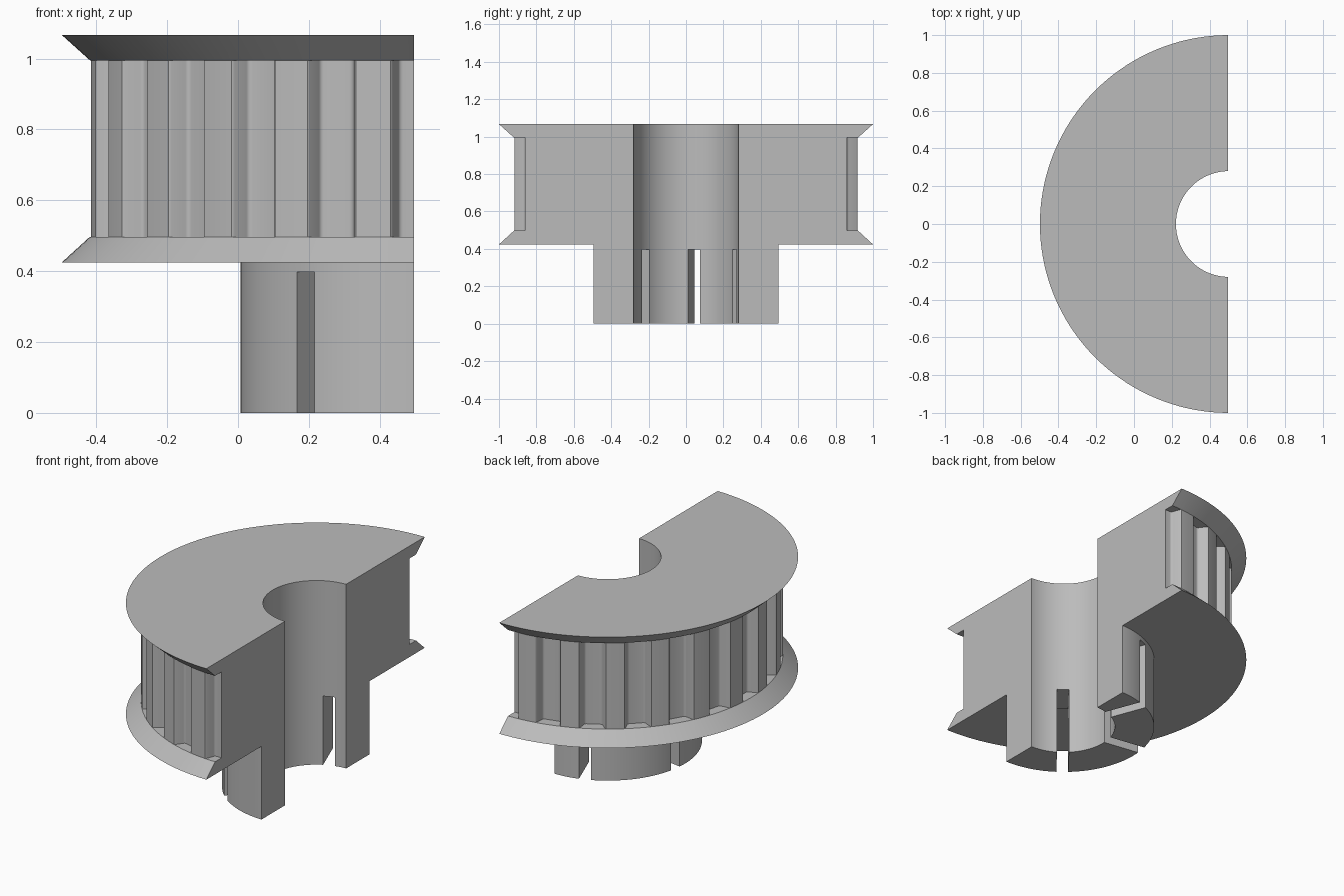
import bpy, bmesh, math
from mathutils import Matrix, Vector

if "Cube" in bpy.data.objects:
    bpy.data.objects.remove(bpy.data.objects["Cube"], do_unlink=True)

AXIS_X, CUT_X = 0.502, 0.497      # pulley axis and the plane that halves it
TEETH, SLOTS = 24, 6
RIM, BORE = 0.92, 0.28
GROOVE_LOW, GROOVE_HIGH = 0.497, 0.995


def finish(bm, name):
    bmesh.ops.recalc_face_normals(bm, faces=bm.faces)
    mesh = bpy.data.meshes.new(name)
    bm.to_mesh(mesh)
    bm.free()
    ob = bpy.data.objects.new(name, mesh)
    bpy.context.collection.objects.link(ob)
    return ob


def prism(bm, outline, z0, z1, angle=0.0):
    """Extrude an outline of (outward, sideways) points, turned about the axis."""
    turn = Matrix.Translation((AXIS_X, 0, 0)) @ Matrix.Rotation(angle, 4, "Z")
    face = bm.faces.new([bm.verts.new(turn @ Vector((r, t, z0))) for r, t in outline])
    new = bmesh.ops.extrude_face_region(bm, geom=[face])["geom"]
    verts = [v for v in new if isinstance(v, bmesh.types.BMVert)]
    bmesh.ops.translate(bm, verts=verts, vec=(0, 0, z1 - z0))


def carve(ob, cutter):
    cutter.hide_render = True
    mod = ob.modifiers.new("carve", "BOOLEAN")
    mod.operation, mod.solver, mod.object = "DIFFERENCE", "EXACT", cutter
    bpy.context.view_layer.objects.active = ob
    bpy.ops.object.modifier_apply(modifier=mod.name)
    bpy.data.objects.remove(cutter, do_unlink=True)


# Turned body: hub, two bevelled flanges, belt drum and bore
section = [(BORE, 0), (0.495, 0), (0.495, 0.424), (1, 0.424), (RIM, GROOVE_LOW),
           (RIM, GROOVE_HIGH), (1, 1.067), (BORE, 1.067)]
bm = bmesh.new()
ring = [bm.verts.new((AXIS_X + r, 0, z)) for r, z in section]
edges = [bm.edges.new((ring[i - 1], ring[i])) for i in range(len(ring))]
bmesh.ops.spin(bm, geom=ring + edges, cent=(AXIS_X, 0, 0), axis=(0, 0, 1),
               angle=math.tau, steps=144, use_merge=True)
bmesh.ops.remove_doubles(bm, verts=bm.verts, dist=0.0001)
pulley = finish(bm, "half_pulley")

# Rounded trapezoid belt grooves: (half width, depth) from mouth to floor
half = [(0.080, -0.03), (0.080, 0), (0.075, 0.001), (0.071, 0.003), (0.068, 0.006),
        (0.065, 0.010), (0.050, 0.050), (0.048, 0.054), (0.045, 0.057),
        (0.041, 0.059), (0.036, 0.060)]
groove = [(RIM - d, w) for w, d in half] + [(RIM - d, -w) for w, d in reversed(half)]
bm = bmesh.new()
for i in range(TEETH):
    prism(bm, groove, GROOVE_LOW, GROOVE_HIGH, math.tau * i / TEETH)

# Radial clamping slots in the hub
slot = [(0.2, -0.0325), (0.6, -0.0325), (0.6, 0.0325), (0.2, 0.0325)]
for i in range(SLOTS):
    prism(bm, slot, -0.1, 0.398, math.radians(-9) + math.tau * i / SLOTS)
carve(pulley, finish(bm, "groove_and_slot_cutter"))

# Remove the far half
near = CUT_X - AXIS_X
bm = bmesh.new()
prism(bm, [(near, -2), (2, -2), (2, 2), (near, 2)], -1, 2)
carve(pulley, finish(bm, "halving_cutter"))

# Plain grey finish
grey = bpy.data.materials.new("grey")
grey.use_nodes = True
colour = (0.5, 0.5, 0.5, 1)
grey.diffuse_color = colour
grey.node_tree.nodes["Principled BSDF"].inputs["Base Color"].default_value = colour
pulley.data.materials.clear()
pulley.data.materials.append(grey)
for poly in pulley.data.polygons:
    poly.material_index = 0

bpy.ops.object.select_all(action="DESELECT")
pulley.select_set(True)
bpy.context.view_layer.objects.active = pulley
bpy.ops.object.shade_smooth_by_angle(angle=math.radians(30))
